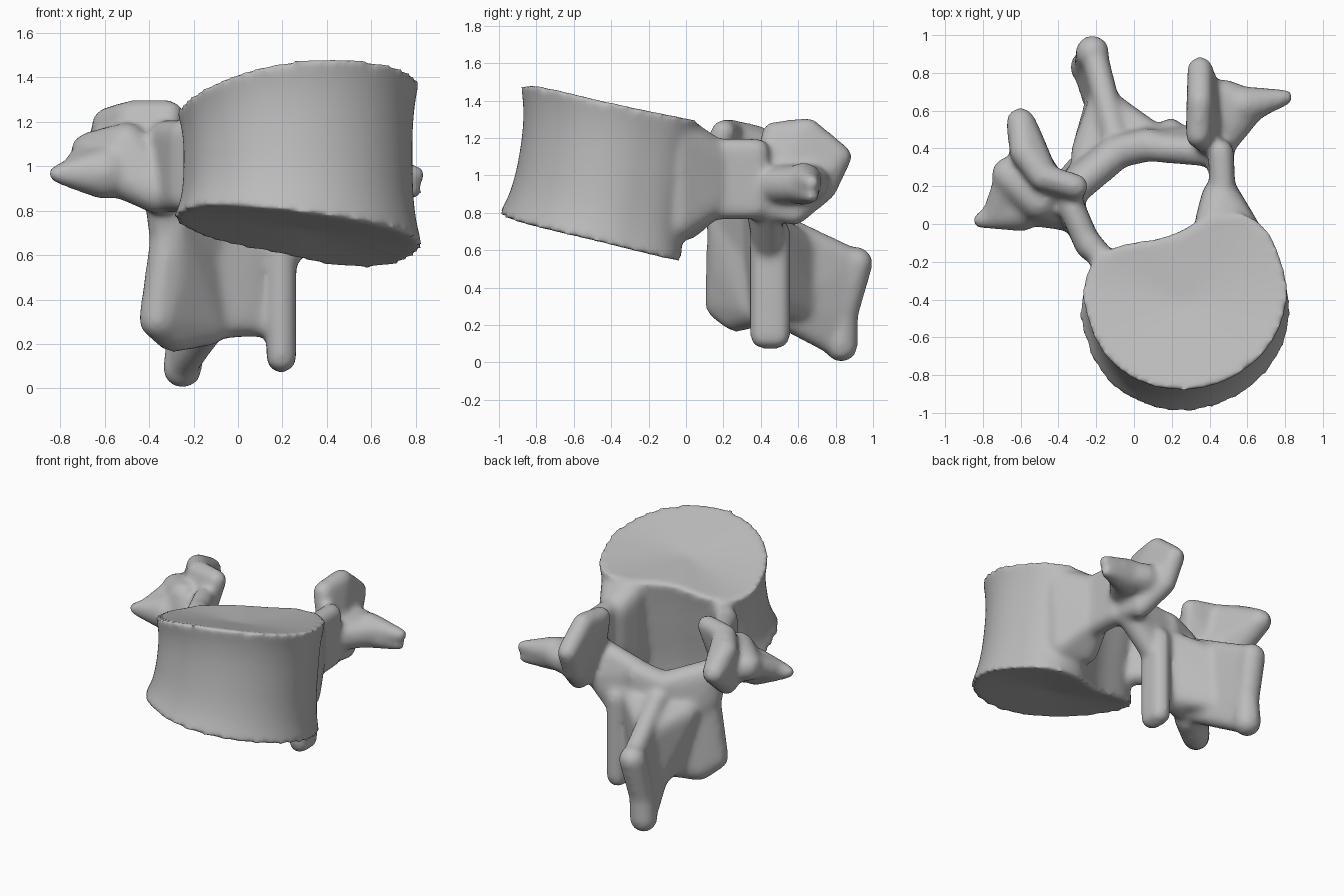
import bpy
import bmesh
from math import cos, sin, pi, exp, radians
from mathutils import Vector, Matrix

old = bpy.data.objects.get("Cube")
if old:
    bpy.data.objects.remove(old)

bone = bpy.data.materials.new("bone_grey")
grey = (.5, .5, .5, 1)
bone.diffuse_color = grey
bone.use_nodes = True
bone.node_tree.nodes["Principled BSDF"].inputs["Base Color"].default_value = grey

combined = bmesh.new()


def merge(part):
    """Add a closed part to the fused bone."""
    bmesh.ops.recalc_face_normals(part, faces=part.faces)
    mesh = bpy.data.meshes.new("temporary")
    part.to_mesh(mesh)
    part.free()
    combined.from_mesh(mesh)
    bpy.data.meshes.remove(mesh)


def slab(radius, *centres):
    """Rounded plate: the convex hull around balls of one radius."""
    part = bmesh.new()
    for centre in centres:
        bmesh.ops.create_icosphere(part, subdivisions=2, radius=radius,
                                   matrix=Matrix.Translation(centre))
    hull = bmesh.ops.convex_hull(part, input=part.verts)
    junk = {item for item in hull["geom_interior"] + hull["geom_unused"]
            if isinstance(item, bmesh.types.BMVert)}
    bmesh.ops.delete(part, geom=list(junk), context="VERTS")
    merge(part)


def wall(radius, low, high, *plan):
    """Rounded upright plate between two heights over points in plan."""
    slab(radius, *[(x, y, z) for x, y in plan for z in (low, high)])


def spike(tip, tip_radius, base, base_radius):
    """Tapering limb of overlapping balls between two points."""
    tip, base = Vector(tip), Vector(base)
    steps = 12
    for i in range(steps + 1):
        f = i / steps
        part = bmesh.new()
        bmesh.ops.create_icosphere(part, subdivisions=3,
                                   radius=tip_radius + (base_radius - tip_radius) * f,
                                   matrix=Matrix.Translation(tip.lerp(base, f)))
        merge(part)


def body_ring(part, t, sides):
    """Kidney-shaped ring of the body at fraction t between its sloped ends."""
    turn = Matrix.Rotation(radians(18), 3, "Z")
    scale = .96 + .06 * abs(2 * t - 1) ** 3 + .03 * (1 - t) ** 4
    verts = []
    for i in range(sides):
        angle = 2 * pi * i / sides
        x, y = .53 * cos(angle), .48 * sin(angle)
        if y > 0:
            y = .44 * sin(angle) ** .6 - .1 * exp(-(4 * x) ** 2)
        p = turn @ Vector((x * scale, y * scale, 0))
        p += Vector((.28, -.39 - .1 * (1 - t) ** 1.6, 0))
        across = p.x - .4
        low = .54 - .24 * p.y - .08 * across + .12 * across ** 2
        high = 1.3 - .22 * p.y + .08 * across - .17 * across ** 2
        p.z = low + (high - low) * t
        verts.append(part.verts.new(p))
    return verts


# Vertebral body with waisted side and dished end plates
part = bmesh.new()
sides, levels = 72, 16
rings = [body_ring(part, k / levels, sides) for k in range(levels + 1)]
for lower, upper in zip(rings, rings[1:]):
    for i in range(sides):
        part.faces.new((lower[i - 1], lower[i], upper[i], upper[i - 1]))
ends = [part.faces.new(rings[0]), part.faces.new(rings[-1])]
bmesh.ops.recalc_face_normals(part, faces=part.faces)
bmesh.ops.poke(part, faces=ends, offset=-.03)
merge(part)

# Left pedicle flaring into the body
slab(.1, (.42, 0, 1.2), (.42, 0, .75), (.58, -.05, 1.2), (.56, -.05, .75),
     (.46, .15, 1.1), (.46, .15, .88))
wall(.07, .83, 1.13, (.47, .15), (.46, .38))

# Right pedicle
wall(.07, .86, 1.15, (-.12, -.24), (-.24, -.1))
wall(.07, .86, 1.14, (-.24, -.12), (-.33, .09))

# Left superior articular process
slab(.07, (.34, .47, 1.22), (.35, .65, 1.24), (.35, .82, 1.1), (.36, .74, .93),
     (.43, .58, .8), (.44, .4, .84))
# Right superior articular process
slab(.07, (-.31, .2, 1.23), (-.48, .25, 1.23), (-.38, .1, .87), (-.5, .2, .93))
slab(.08, (-.48, .25, 1.22), (-.58, .38, 1.19), (-.6, .54, 1.1), (-.56, .35, .95),
     (-.45, .18, .95))

# Left transverse process
slab(.1, (.46, .45, .95), (.48, .67, .96), (.6, .62, .95))
spike((.8, .67, .96), .045, (.58, .63, .97), .1)
spike((.79, .67, .89), .04, (.58, .62, .94), .1)
# Right transverse process
slab(.1, (-.36, .06, .88), (-.56, .09, .97), (-.66, .26, 1.06), (-.5, .28, 1),
     (-.5, .12, 1.1))
slab(.07, (-.56, .06, .94), (-.57, .08, 1.02), (-.68, .22, 1.05), (-.74, .04, .97))
spike((-.81, .02, .965), .045, (-.6, .08, .97), .12)

# Laminae from the articular pillars to the midline
slab(.08, (.42, .38, .95), (.4, .44, .8), (.08, .41, .88), (.08, .44, .6), (.2, .44, .6))
slab(.09, (-.34, .17, .9), (-.32, .2, .72), (-.1, .37, .82), (-.16, .38, .5))
slab(.09, (.08, .42, .87), (-.1, .38, .82), (.04, .45, .32), (-.18, .4, .3))

# Left inferior articular process
wall(.07, .14, .7, (.195, .41), (.195, .49))
wall(.07, .3, .68, (.195, .45), (.04, .45))
# Right inferior articular process
slab(.09, (-.3, .2, .75), (-.29, .22, .5), (-.36, .19, .31), (-.29, .27, .25),
     (-.13, .38, .28), (-.16, .36, .55))

# Spinous process: flared root, web and thick rear edge
slab(.08, (.12, .44, .74), (-.26, .36, .66), (.04, .46, .34), (-.2, .42, .32),
     (-.16, .64, .6), (-.18, .64, .28))
slab(.07, (-.1, .46, .75), (-.12, .46, .28), (-.21, .9, .54), (-.23, .84, .25),
     (-.25, .8, .1), (-.19, .62, .22))
spike((-.22, .91, .53), .09, (-.24, .84, .25), .08)
spike((-.25, .83, .09), .09, (-.24, .84, .25), .08)

# Fuse the parts into one softly rounded bone
mesh = bpy.data.meshes.new("vertebra")
combined.to_mesh(mesh)
combined.free()
mesh.materials.append(bone)
vertebra = bpy.data.objects.new("vertebra", mesh)
bpy.context.scene.collection.objects.link(vertebra)
fuse = vertebra.modifiers.new("fuse", "REMESH")
fuse.mode = "VOXEL"
fuse.voxel_size = .018
fuse.use_smooth_shade = True
soften = vertebra.modifiers.new("soften", "SMOOTH")
soften.factor = .5
soften.iterations = 14
